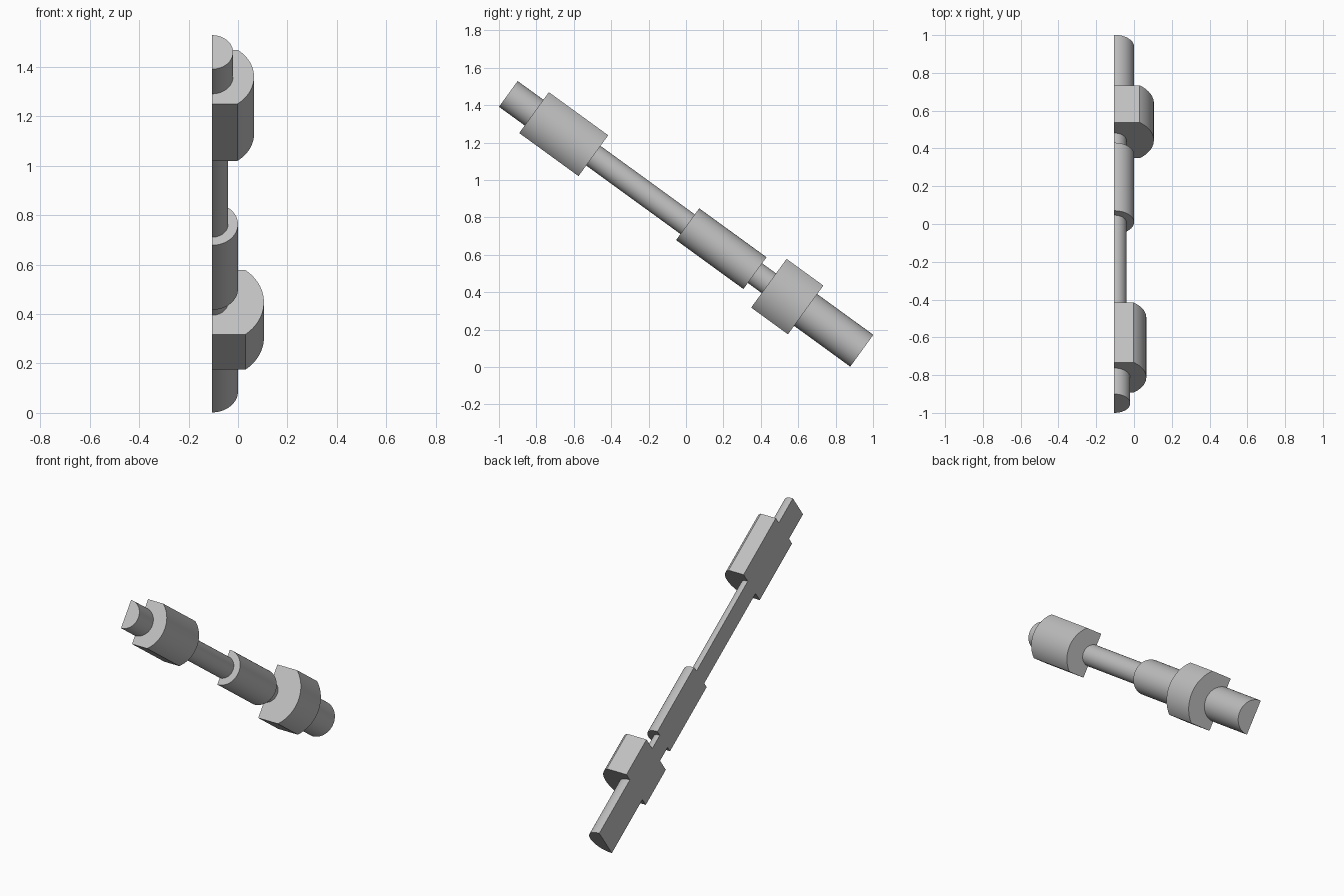
import bpy, bmesh
from math import sin, cos, asin, pi, radians
from mathutils import Vector

default = bpy.data.objects.get("Cube")
if default:
    bpy.data.objects.remove(default, do_unlink=True)

GREY = (0.53, 0.53, 0.53, 1)
metal = bpy.data.materials.new("plain_grey")
metal.use_nodes = True
metal.diffuse_color = GREY
metal.node_tree.nodes["Principled BSDF"].inputs["Base Color"].default_value = GREY

TILT = radians(-36)
ORIGIN = Vector((-0.105, -0.95, 1.46))   # centre of the flat at the upper end


def half_section(radius, flat):
    """Half disc standing on the x = 0 plane, trimmed by flats at z = +-flat."""
    limit = asin(min(1, flat / radius))
    steps = 32
    pts = [(radius * cos(a), radius * sin(a))
           for a in (-limit + 2 * limit * i / steps for i in range(steps + 1))]
    if flat < radius:
        pts = [(0, -flat)] + pts + [(0, flat)]
    return pts


def shaft_part(name, start, end, radius, flat=None):
    """Extrude a half section along the tilted shaft axis."""
    bm = bmesh.new()
    section = half_section(radius, flat or radius)
    face = bm.faces.new([bm.verts.new((x, start, z)) for x, z in section])
    grown = bmesh.ops.extrude_face_region(bm, geom=[face])["geom"]
    moved = [v for v in grown if isinstance(v, bmesh.types.BMVert)]
    bmesh.ops.translate(bm, verts=moved, vec=(0, end - start, 0))
    bmesh.ops.recalc_face_normals(bm, faces=bm.faces)
    mesh = bpy.data.meshes.new(name)
    bm.to_mesh(mesh)
    bm.free()
    mesh.materials.append(metal)
    obj = bpy.data.objects.new(name, mesh)
    obj.location = ORIGIN
    obj.rotation_euler.x = TILT
    bpy.context.collection.objects.link(obj)
    bpy.ops.object.select_all(action="DESELECT")
    obj.select_set(True)
    bpy.context.view_layer.objects.active = obj
    bpy.ops.object.shade_smooth_by_angle(angle=radians(20))


# Parts in order from the upper end to the lower end
shaft_part("upper_stub", 0, 0.17, 0.085)
shaft_part("upper_block", 0.17, 0.562, 0.17, flat=0.135)
shaft_part("thin_rod", 0.562, 1.185, 0.065)
shaft_part("middle_collar", 1.185, 1.63, 0.105)
shaft_part("neck", 1.63, 1.722, 0.065)
shaft_part("lower_block", 1.722, 1.965, 0.21, flat=0.161)
shaft_part("lower_shaft", 1.965, 2.336, 0.105)
